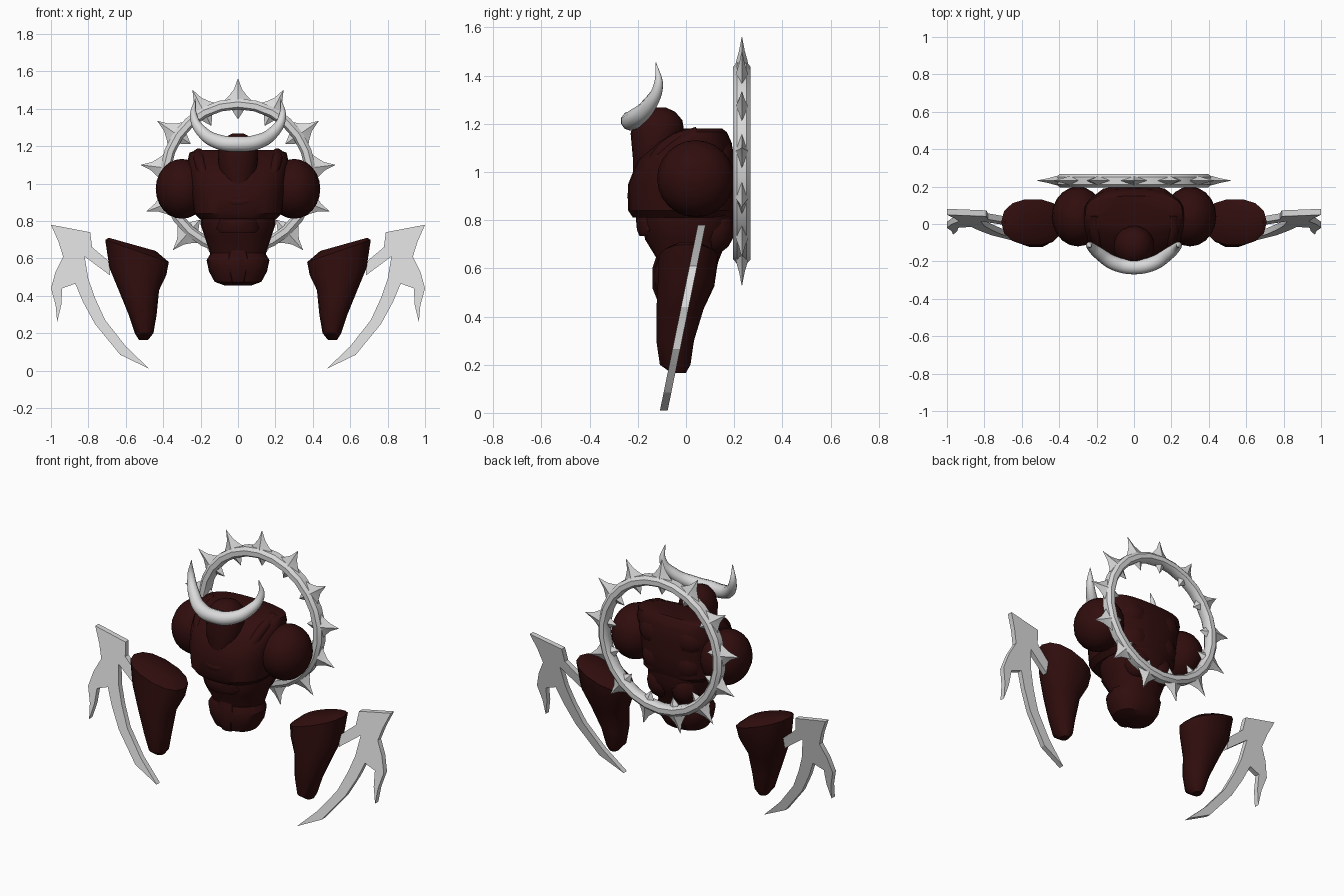
import bpy, bmesh, math
from mathutils import Matrix, Vector

if "Cube" in bpy.data.objects:
    bpy.data.objects.remove(bpy.data.objects["Cube"])


def material(name, rgb):
    m = bpy.data.materials.new(name)
    m.diffuse_color = (*rgb, 1)
    m.use_nodes = True
    m.node_tree.nodes["Principled BSDF"].inputs["Base Color"].default_value = m.diffuse_color
    return m


RED = material("dark red", (0.03, 0.004, 0.004))
BONE = material("pale bone", (0.70, 0.70, 0.70))


def finish(obj, mat, angle=35):
    obj.data.materials.clear()
    obj.data.materials.append(mat)
    bpy.ops.object.select_all(action='DESELECT')
    obj.select_set(True)
    bpy.context.view_layer.objects.active = obj
    bpy.ops.object.shade_smooth_by_angle(angle=math.radians(angle))
    return obj


def from_bmesh(bm, name, mat, angle=35):
    bmesh.ops.recalc_face_normals(bm, faces=bm.faces[:])
    me = bpy.data.meshes.new(name)
    bm.to_mesh(me)
    bm.free()
    obj = bpy.data.objects.new(name, me)
    bpy.context.collection.objects.link(obj)
    return finish(obj, mat, angle)


def add_loft(bm, sections, n, power=1.0, mtx=Matrix()):
    """Stack of rounded rings: (cx, cy, z, rx, ry[, tilt along x])."""
    rings = []
    for cx, cy, z, rx, ry, *tilt in sections:
        t = tilt[0] if tilt else 0
        ring = []
        for i in range(n):
            a = math.tau * i / n
            c, s = math.cos(a), math.sin(a)
            dx = rx * math.copysign(abs(c) ** power, c)
            dy = ry * math.copysign(abs(s) ** power, s)
            ring.append(bm.verts.new(mtx @ Vector((cx + dx, cy + dy, z + t * dx))))
        rings.append(ring)
    for a, b in zip(rings, rings[1:]):
        for i in range(n):
            j = (i + 1) % n
            bm.faces.new((a[i], a[j], b[j], b[i]))
    bm.faces.new(rings[0][::-1])
    bm.faces.new(rings[-1])


def loft(name, sections, mat, n=20, power=1.0, side=1, angle=35):
    bm = bmesh.new()
    add_loft(bm, sections, n, power, Matrix.Scale(side, 4, (1, 0, 0)))
    return from_bmesh(bm, name, mat, angle)


def ball(name, loc, radii, mat, seg=20, rings=12):
    bm = bmesh.new()
    bmesh.ops.create_uvsphere(bm, u_segments=seg, v_segments=rings, radius=1,
                              matrix=Matrix.Translation(loc) @ Matrix.Diagonal((*radii, 1)))
    return from_bmesh(bm, name, mat)


def tube(name, points, depth, mat):
    """Smooth tapered tube through (x, y, z, radius factor) points."""
    cu = bpy.data.curves.new(name, 'CURVE')
    cu.dimensions = '3D'
    cu.bevel_depth, cu.bevel_resolution, cu.resolution_u = depth, 3, 6
    cu.use_fill_caps = True
    sp = cu.splines.new('BEZIER')
    sp.bezier_points.add(len(points) - 1)
    for bp, (x, y, z, r) in zip(sp.bezier_points, points):
        bp.co, bp.radius = (x, y, z), r
        bp.handle_left_type = bp.handle_right_type = 'AUTO'
    obj = bpy.data.objects.new(name, cu)
    bpy.context.collection.objects.link(obj)
    bpy.ops.object.select_all(action='DESELECT')
    obj.select_set(True)
    bpy.context.view_layer.objects.active = obj
    bpy.ops.object.convert(target='MESH')
    return finish(bpy.context.view_layer.objects.active, mat, 50)


def mirrored(half):
    return [(-x, y, z, r) for x, y, z, r in half[:0:-1]] + half


# Torso: chest shell, abdomen, pelvis
loft("chest", [(0, -.02, .81, .205, .20), (0, -.02, .84, .235, .22), (0, -.02, .95, .25, .22),
               (0, .0, 1.05, .26, .20), (0, .035, 1.12, .27, .155), (0, .06, 1.165, .26, .11),
               (0, .07, 1.18, .22, .08)], RED, 24, .75)
loft("abdomen", [(0, .0, .56, .14, .115), (0, .01, .63, .15, .125), (0, .0, .72, .18, .17),
                 (0, .01, .78, .20, .19), (0, .01, .85, .20, .19)], RED, 20, .85)
loft("pelvis", [(0, -.01, .455, .07, .06), (0, -.01, .475, .125, .10), (0, -.005, .53, .155, .125),
                (0, -.005, .59, .168, .13), (0, .0, .63, .145, .12)], RED, 18, .85)
loft("belly_plate", [(0, -.145, .735, .10, .05), (0, -.15, .76, .115, .055),
                     (0, -.15, .81, .10, .06), (0, -.15, .83, .06, .05)], RED, 14)
loft("groin_plate", [(0, -.09, .47, .04, .03), (0, -.10, .52, .055, .04),
                     (0, -.10, .60, .07, .04), (0, -.09, .66, .05, .03)], RED, 8, angle=25)
tube("collar", mirrored([(0, -.215, .90, 1), (.10, -.19, .94, 1), (.17, -.14, 1.03, 1),
                         (.205, -.06, 1.12, 1), (.21, .05, 1.16, 1)]), .03, RED)

# Overlapping back plates beside the spine
for s in (1, -1):
    side = "right" if s > 0 else "left"
    for k, (z, x, r) in enumerate([(1.06, .11, .11), (.91, .10, .10), (.76, .08, .085)]):
        ball(f"back_plate_{side}_{k}", (s * x, .115, z), (r, .085, .10), RED, 12, 8)

# Head and curved horns
loft("head", [(0, -.15, .96, .06, .07), (0, -.14, 1.05, .10, .08), (0, -.118, 1.16, .108, .112),
              (0, -.115, 1.215, .095, .10), (0, -.115, 1.25, .065, .07),
              (0, -.115, 1.268, .03, .03)], RED)
tube("horns", mirrored([(0, -.23, 1.212, 1), (.10, -.212, 1.222, .97), (.19, -.155, 1.275, .8),
                        (.237, -.115, 1.36, .5), (.228, -.125, 1.455, .04)]), .041, BONE)

# Arms: shoulder, forearm and forked blade on each side
BLADE = [(1, .78), (.79, .74), (.78, .66), (.685, .58), (.685, .51), (.82, .61), (.80, .49),
         (.765, .39), (.71, .27), (.60, .13), (.475, .01), (.63, .085), (.765, .25), (.83, .37),
         (.87, .465), (.94, .44), (.945, .35), (.967, .26), (.975, .35), (1, .44),
         (.975, .53), (.935, .61), (.96, .69)]
FOREARM = [(.505, -.03, .165, .025, .03), (.502, -.045, .20, .05, .065),
           (.51, -.045, .30, .075, .08), (.53, -.025, .43, .108, .10),
           (.535, 0, .53, .152, .12, .12), (.54, .01, .64, .17, .125, .35),
           (.565, .01, .675, .125, .08, .28)]
for s in (1, -1):
    side = "right" if s > 0 else "left"
    ball(f"shoulder_{side}", (s * .30, .04, .972), (.14, .16, .16), RED)
    loft(f"forearm_{side}", FOREARM, RED, 14, .9, s)
    bm = bmesh.new()
    rows = [[bm.verts.new((s * x, .065 + .204 * (z - .78) + d, z)) for x, z in BLADE]
            for d in (-.016, .016)]
    for row in rows:
        bm.faces.new(row)
    for i in range(len(BLADE)):
        j = (i + 1) % len(BLADE)
        bm.faces.new((rows[0][i], rows[0][j], rows[1][j], rows[1][i]))
    from_bmesh(bm, f"blade_{side}", BONE, 20)

# Spiked ring behind the back
CENTER, SPIKES = Vector((0, .232, 1.037)), 13
PROFILE = [(.36, -.02), (.372, -.036), (.40, -.036), (.418, -.02),
           (.418, .02), (.40, .036), (.372, .036), (.36, .02)]
bm = bmesh.new()
SEG = SPIKES * 2
hoop = []
for k in range(SEG):
    a = math.tau * k / SEG
    hoop.append([bm.verts.new(CENTER + Vector((r * math.sin(a), y, r * math.cos(a))))
                 for r, y in PROFILE])
for k in range(SEG):
    a, b = hoop[k], hoop[(k + 1) % SEG]
    for i in range(8):
        j = (i + 1) % 8
        bm.faces.new((a[i], a[j], b[j], b[i]))
from_bmesh(bm, "back_ring", BONE, 40)

bm = bmesh.new()
for k in range(SPIKES):
    m = Matrix.Translation(CENTER) @ Matrix.Rotation(math.tau * k / SPIKES, 4, 'Y')
    add_loft(bm, [(0, 0, .395, .085, .03), (0, 0, .43, .05, .022), (0, 0, .465, .023, .012),
                  (0, 0, .523, .001, .001)], 4, 1, m)
    add_loft(bm, [(0, 0, .38, .045, .025), (0, 0, .345, .025, .014),
                  (0, 0, .308, .001, .001)], 4, 1, m)
from_bmesh(bm, "ring_spikes", BONE, 30)
